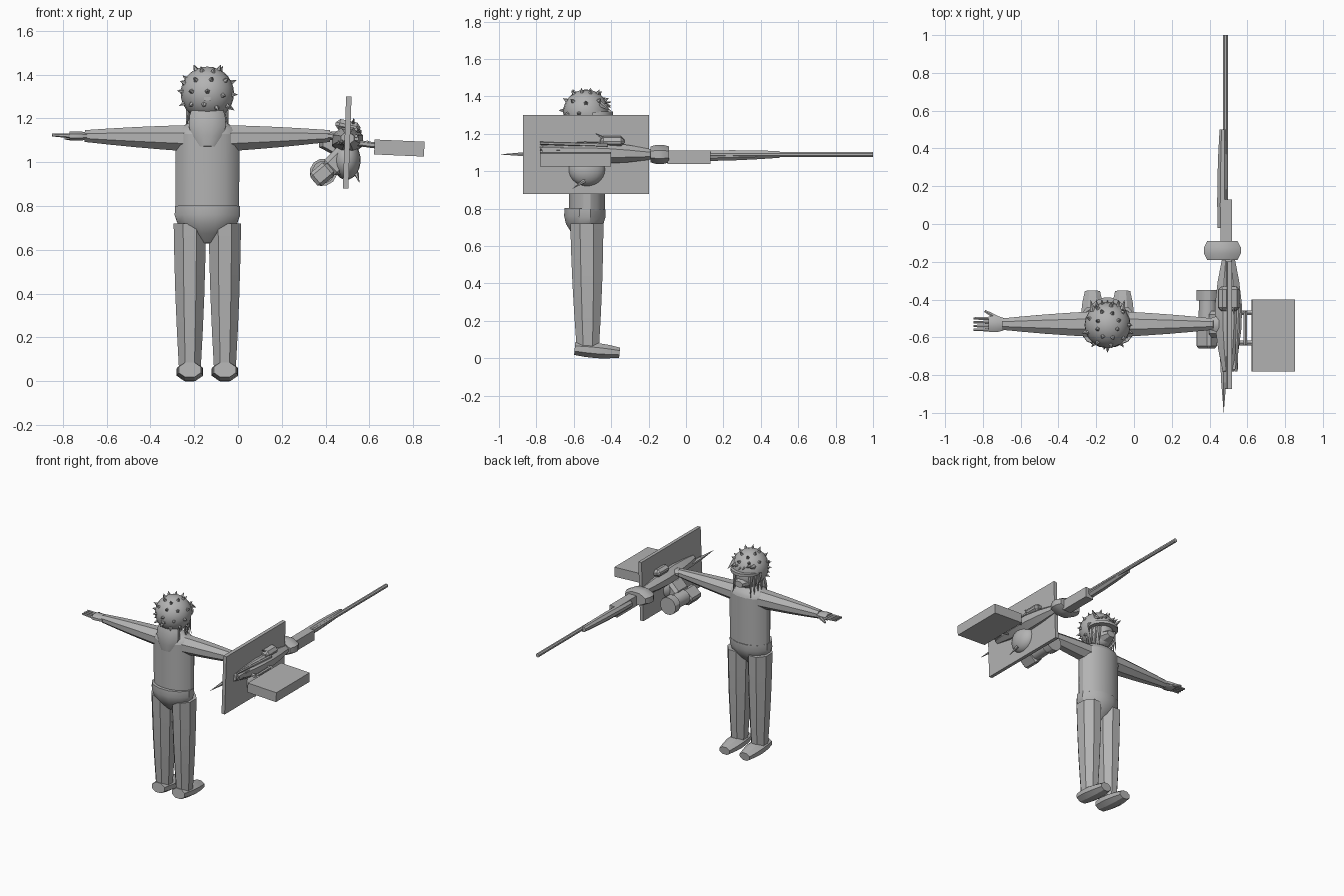
import bpy, bmesh, math, random
from mathutils import Vector, Matrix

cube = bpy.data.objects.get("Cube")
if cube:
    bpy.data.objects.remove(cube, do_unlink=True)

random.seed(4)
grey = bpy.data.materials.new("plain_grey")
grey.use_nodes = True
grey.diffuse_color = (.45, .45, .45, 1)
grey.node_tree.nodes["Principled BSDF"].inputs["Base Color"].default_value = grey.diffuse_color


def finish(name, bm, smooth=True):
    bmesh.ops.recalc_face_normals(bm, faces=bm.faces)
    mesh = bpy.data.meshes.new(name)
    bm.to_mesh(mesh)
    bm.free()
    part = bpy.data.objects.new(name, mesh)
    bpy.context.collection.objects.link(part)
    mesh.materials.append(grey)
    bpy.ops.object.select_all(action="DESELECT")
    part.select_set(True)
    bpy.context.view_layer.objects.active = part
    if smooth:
        bpy.ops.object.shade_smooth_by_angle(angle=math.radians(30))


def tube(name, start, end, r_start, r_end, bulge=0, flat=1, sides=8, steps=4):
    """Taper between two points, swelling by bulge midway; flat scales the depth."""
    start, end = Vector(start), Vector(end)
    along = (end - start).normalized()
    across = Vector((0, 1, 0)) if abs(along.x) > .7 else Vector((1, 0, 0))
    depth = along.cross(across).normalized()
    across = depth.cross(along)
    bm = bmesh.new()
    loops = []
    for step in range(steps + 1):
        t = step / steps
        radius = r_start + (r_end - r_start) * t + bulge * math.sin(math.pi * t)
        radius /= math.cos(math.pi / sides)
        centre = start.lerp(end, t)
        angles = [math.tau * (i + .5) / sides for i in range(sides)]
        loops.append([bm.verts.new(centre + radius * (across * math.cos(a) + depth * flat * math.sin(a)))
                      for a in angles])
    for low, high in zip(loops, loops[1:]):
        for i in range(sides):
            bm.faces.new((low[i - 1], low[i], high[i], high[i - 1]))
    bm.faces.new(loops[0])
    bm.faces.new(loops[-1])
    finish(name, bm)


def spike(name, start, end, radius):
    """Five-sided point."""
    start, end = Vector(start), Vector(end)
    turn = (end - start).to_track_quat("Z", "Y").to_matrix().to_4x4()
    bm = bmesh.new()
    bmesh.ops.create_cone(bm, cap_ends=True, segments=5, radius1=radius, radius2=0,
                          depth=(end - start).length,
                          matrix=Matrix.Translation((start + end) / 2) @ turn)
    finish(name, bm, smooth=False)


def box(name, centre, size, tilt=0, bevel=0):
    """Box leaned sideways by tilt degrees."""
    place = Matrix.Translation(centre) @ Matrix.Rotation(math.radians(tilt), 4, "Y")
    bm = bmesh.new()
    bmesh.ops.create_cube(bm, size=1, matrix=place @ Matrix.Diagonal((*size, 1)))
    if bevel:
        bmesh.ops.bevel(bm, geom=bm.edges[:], offset=bevel, segments=1, affect="EDGES")
    finish(name, bm, smooth=False)


def ball(name, centre, size, open_front=False):
    """Ellipsoid; open_front removes its lower front quarter."""
    bm = bmesh.new()
    bmesh.ops.create_uvsphere(bm, u_segments=20, v_segments=14, radius=1)
    if open_front:
        middles = [(face, face.calc_center_median()) for face in bm.faces]
        gap = [face for face, middle in middles if middle.y > .25 and middle.z < 0]
        bmesh.ops.delete(bm, geom=gap, context="FACES")
    bmesh.ops.transform(bm, verts=bm.verts, matrix=Matrix.Translation(centre) @ Matrix.Diagonal((*size, 1)))
    finish(name, bm)


# The body stands off centre; its parts are placed from this point
body = Vector((-.14, -.53, 0))


def at(x, y, z):
    return body + Vector((x, y, z))


# Torso, shoulders, neck and shorts
tube("torso", at(0, 0, .79), at(0, 0, 1.13), .145, .147, flat=.66, sides=16)
tube("shoulders", at(0, 0, 1.13), at(0, 0, 1.19), .147, .06, bulge=.02, flat=.66, sides=16)
tube("neck", at(0, 0, 1.17), at(0, 0, 1.28), .05, .05, sides=12)
tube("shorts", at(0, -.015, .63), at(0, -.01, .8), .04, .148, bulge=.04, flat=.74, sides=12)

# Limbs, mirrored about the middle of the body
for label, side in (("left", 1), ("right", -1)):
    leg = side * .08
    tube(label + "_leg", at(leg, .005, .06), at(leg, 0, .72), .05, .074, bulge=.004, flat=1.2)
    tube(label + "_foot", at(leg, -.065, .052), at(leg, .175, .03), .05, .04, bulge=.015, flat=.68)
    tube(label + "_arm", at(side * .1, 0, 1.11), at(side * .56, 0, 1.12), .066, .03, bulge=.003, flat=.9)
    tube(label + "_hand", at(side * .55, 0, 1.12), at(side * .63, 0, 1.12), .033, .04, bulge=.006, flat=.5)

# Fingers: the right hand is spread, the left one grips
for i in range(4):
    row = i * .02 - .03
    tube("right_finger", at(-.62, row, 1.12), at(-.71, row, 1.125), .009, .006, sides=6, steps=1)
    tube("left_finger", at(.61, .03, 1.11 + row), at(.67, -.02, 1.11 + row), .01, .008, sides=6, steps=1)
tube("right_thumb", at(-.58, .03, 1.115), at(-.65, .07, 1.11), .012, .006, sides=6, steps=1)

# Head in an open-faced helmet with a visor and mouth mask
head = at(0, -.005, 1.315)
ball("helmet", head, (.122, .122, .122), open_front=True)
ball("face", at(0, .025, 1.275), (.08, .085, .1))
tube("visor", at(0, .05, 1.3), at(0, .05, 1.32), .1, .1, flat=.9, sides=16, steps=1)
tube("mouth_mask", at(0, .07, 1.235), at(0, .13, 1.235), .055, .03, flat=.7)
box("helmet_vent", at(0, -.122, 1.29), (.03, .01, .015))

# Helmet spikes in staggered rows
for row in range(4):
    count = 11 - row
    for i in range(count):
        turn = math.tau * (i + row / 2) / count
        lift = row * .5 - .5 + random.uniform(-.12, .12)
        out = Vector((math.cos(lift) * math.cos(turn), math.cos(lift) * math.sin(turn), math.sin(lift)))
        if out.y < .2 or out.z > .15:
            spike("helmet_spike", head + out * .115, head + out * .147, .014)

# Hair hanging behind the neck, side strands and a ragged fringe
tube("back_hair", at(0, -.08, 1.07), at(0, -.05, 1.26), .045, .065, bulge=.03, flat=.5, sides=12)
for side in (-1, 1):
    for i in range(4):
        root = at(side * (.06 + i * .008), .08 - i * .03, 1.29)
        spike("hair_strand", root, root + Vector((side * .012, .015, -.15)), .015)
for i in range(-3, 4):
    root = at(i * .026, .07, 1.36)
    spike("fringe_tuft", root, root + Vector((i * .004, .06, random.uniform(-.05, .02))), .017)

# Long gun, muzzle to rear blade, laid along one line
gun = Vector((.485, 0, 1.09))


def on_gun(x, y, z=0):
    return gun + Vector((x, y, z))


tube("barrel", on_gun(0, .1), on_gun(0, 1), .013, .013, steps=1)
tube("fore_grip", on_gun(-.018, -.02, -.01), on_gun(-.014, .5), .025, .018, bulge=.006)
box("front_block", on_gun(.004, .015, -.016), (.062, .23, .073))
tube("collar", on_gun(-.017, -.19), on_gun(-.017, -.09), .08, .08, bulge=.02, flat=.53, steps=3)
tube("receiver", on_gun(.015, -.78, .02), on_gun(.015, -.19), .03, .035, bulge=.04, flat=.8, steps=5)
box("stock_rail", on_gun(.04, -.61, .025), (.05, .32, .03))
box("sight_base", on_gun(.017, -.395, .075), (.115, .13, .05), tilt=12, bevel=.018)
spike("sight_fin", on_gun(.035, -.38, .05), on_gun(.045, -.49, .115), .02)
for z in (.02, .05):
    tube("side_rod", on_gun(.07, -.42, z), on_gun(.055, -.78, z + .01), .01, .007, sides=6, steps=1)
tube("blade_base", on_gun(-.01, -.7), on_gun(-.01, -.84), .02, .013, flat=.7, sides=6, steps=1)
spike("blade_tip", on_gun(-.01, -.84), on_gun(-.01, -1), .014)

# Slanted drum magazine below the gun
drum = Vector((.39, -.53, .955))
box("magazine_neck", drum + Vector((.08, 0, .06)), (.15, .14, .1), tilt=-45, bevel=.02)
box("magazine_body", drum + Vector((-.005, -.065, -.01)), (.1, .13, .08), tilt=-40, bevel=.015)
tube("magazine_drum", drum, drum + Vector((0, .13, 0)), .05, .045, sides=12, steps=1)
tube("magazine_flange", drum + Vector((0, .125, 0)), drum + Vector((0, .18, 0)), .06, .06, sides=12, steps=1)
ball("round_pod", drum + Vector((.105, 0, .055)), (.065, .1, .09))
spike("pod_lever", on_gun(.055, -.54, -.14), on_gun(.07, -.61, -.185), .012)

# Upright plate, with a side slab held on brackets
box("upright_plate", on_gun(.014, -.535), (.025, .675, .42), tilt=2)
box("side_slab", on_gun(.252, -.59, -.025), (.228, .38, .068), tilt=2.5)
for y in (-.63, -.47):
    tube("slab_bracket", on_gun(.045, y), on_gun(.16, y, -.015), .012, .012, sides=6, steps=1)
tube("bracket_bar", on_gun(.105, -.64), on_gun(.105, -.46), .009, .009, sides=6, steps=1)
